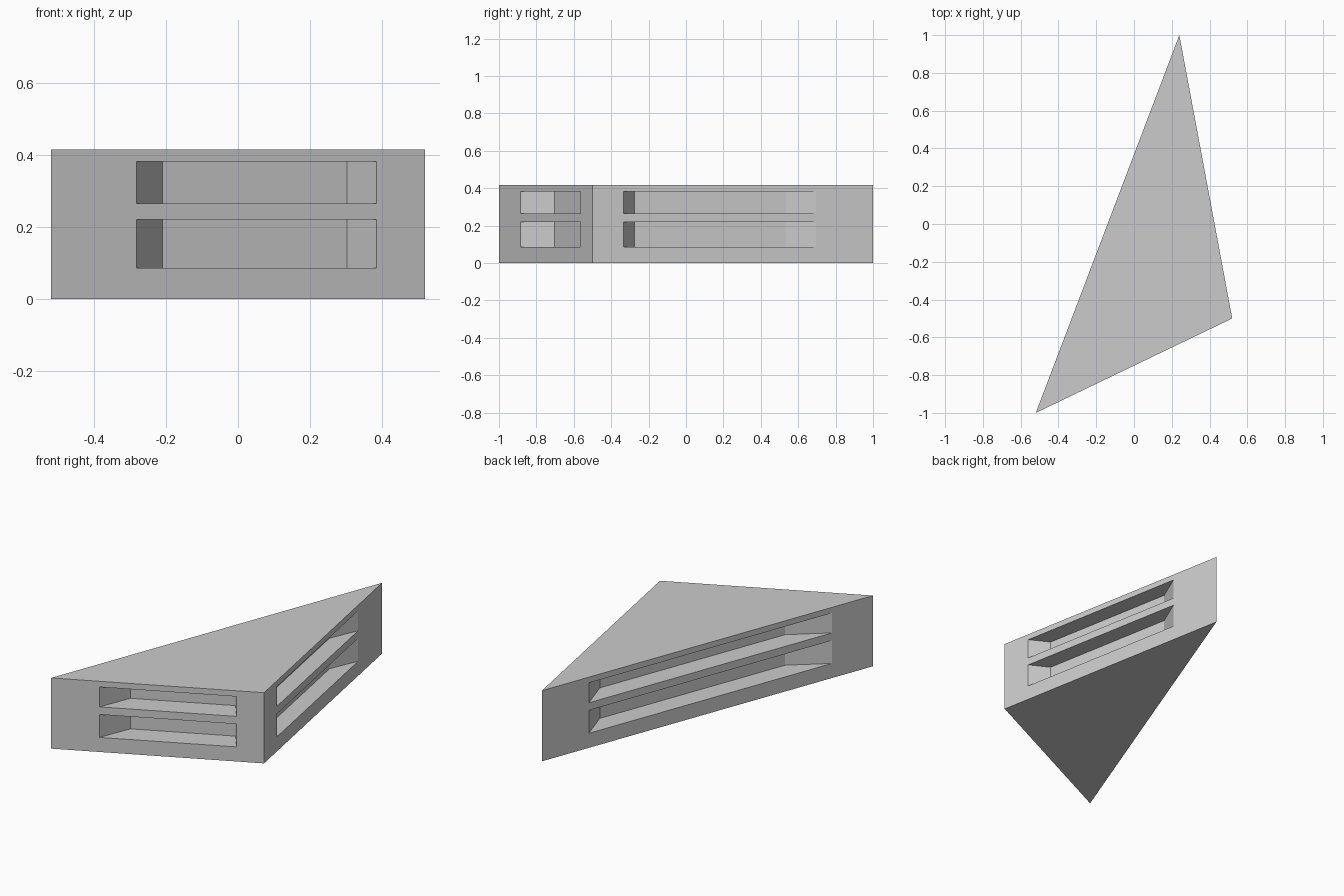
import bpy, bmesh
from mathutils import Vector

if "Cube" in bpy.data.objects:
    bpy.data.objects.remove(bpy.data.objects["Cube"])

HEIGHT = 0.417
CORNERS = [Vector(p) for p in ((-0.52, -1.0), (0.52, -0.5), (0.24, 1.0))]
LEVELS = [(0.086, 0.221), (0.266, 0.383)]

# Per side: mouth start/end as fractions of the edge, depth, inward taper at start/end
SLOTS = [
    (0, 1, 0.228, 0.871, 0.134, 0.145, 0.027),
    (1, 2, 0.111, 0.797, 0.100, 0.079, 0.149),
    (2, 0, 0.142, 0.8765, 0.122, 0.153, 0.220),
]
# The first side's inner wall is matched to the plan positions of its ends
SIDE_ENDS = {0: (Vector((-0.21, -0.703)), Vector((0.303, -0.456)))}


def prism(name, outline, z0, z1):
    bm = bmesh.new()
    face = bm.faces.new([bm.verts.new((p.x, p.y, z0)) for p in outline])
    top = bmesh.ops.extrude_face_region(bm, geom=[face])["geom"]
    verts = [v for v in top if isinstance(v, bmesh.types.BMVert)]
    bmesh.ops.translate(bm, verts=verts, vec=(0, 0, z1 - z0))
    bmesh.ops.recalc_face_normals(bm, faces=bm.faces)
    mesh = bpy.data.meshes.new(name)
    bm.to_mesh(mesh)
    bm.free()
    obj = bpy.data.objects.new(name, mesh)
    bpy.context.collection.objects.link(obj)
    return obj


# Solid wedge body
body = prism("wedge_body", CORNERS, 0, HEIGHT)

# Two tapered recesses on each side
cutters = []
for side, (i, j, f0, f1, depth, t0, t1) in enumerate(SLOTS):
    a, b = CORNERS[i], CORNERS[j]
    along = (b - a).normalized()
    inward = Vector((-along.y, along.x))
    m0, m1 = a.lerp(b, f0), a.lerp(b, f1)
    if side in SIDE_ENDS:
        n0, n1 = SIDE_ENDS[side]
    else:
        n0 = m0 + inward * depth + along * t0
        n1 = m1 + inward * depth - along * t1
    # Carry the taper a little past the surface for a clean cut
    outline = [m0 + (m0 - n0) * 0.2, m1 + (m1 - n1) * 0.2, n1, n0]
    for z0, z1 in LEVELS:
        cutter = prism("slot_cutter", outline, z0, z1)
        cutter.hide_render = True
        cutters.append(cutter)
        mod = body.modifiers.new("slot", 'BOOLEAN')
        mod.operation = 'DIFFERENCE'
        mod.solver = 'EXACT'
        mod.object = cutter

# Bake the cuts and clear the helpers
bpy.context.view_layer.update()
result = bpy.data.meshes.new_from_object(
    body.evaluated_get(bpy.context.evaluated_depsgraph_get()))
body.modifiers.clear()
body.data = result
for cutter in cutters:
    bpy.data.objects.remove(cutter)
